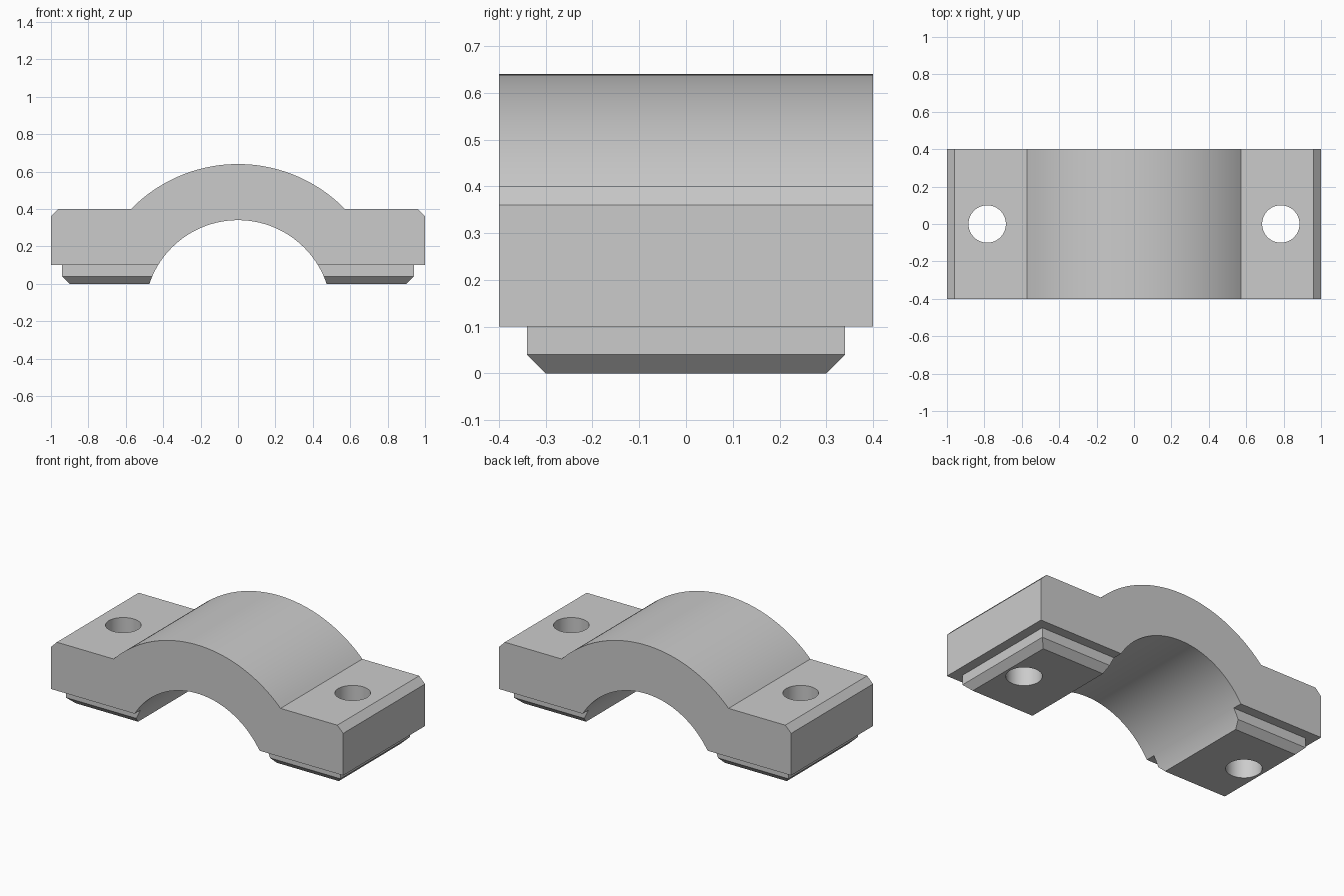
import bpy, bmesh, math
from mathutils import Matrix

if "Cube" in bpy.data.objects:
    bpy.data.objects.remove(bpy.data.objects["Cube"], do_unlink=True)

AXIS_Z = -0.16                      # height of the shaft axis
OUTER_R, BORE_R = 0.8, 0.5
LENGTH = 0.8                        # size along y

steel = bpy.data.materials.new("grey_steel")
steel.use_nodes = True
GREY = (0.6, 0.6, 0.6, 1)
steel.diffuse_color = GREY
steel.node_tree.nodes["Principled BSDF"].inputs["Base Color"].default_value = GREY


def add_object(name, bm):
    bmesh.ops.recalc_face_normals(bm, faces=bm.faces)
    mesh = bpy.data.meshes.new(name)
    bm.to_mesh(mesh)
    bm.free()
    mesh.materials.append(steel)
    obj = bpy.data.objects.new(name, mesh)
    bpy.context.collection.objects.link(obj)
    return obj


def prism(name, profile, depth):
    """Extrude an x-z profile along y, centred on y = 0."""
    bm = bmesh.new()
    face = bm.faces.new([bm.verts.new((x, -depth / 2, z)) for x, z in profile])
    new = bmesh.ops.extrude_face_region(bm, geom=[face])["geom"]
    verts = [v for v in new if isinstance(v, bmesh.types.BMVert)]
    bmesh.ops.translate(bm, verts=verts, vec=(0, depth, 0))
    return add_object(name, bm)


def cylinder(name, radius, depth, matrix, sides):
    bm = bmesh.new()
    bmesh.ops.create_cone(bm, cap_ends=True, segments=sides, radius1=radius,
                          radius2=radius, depth=depth, matrix=matrix)
    obj = add_object(name, bm)
    obj.hide_render = True
    return obj


def combine(target, other, operation):
    """Apply a boolean, then discard the helper."""
    mod = target.modifiers.new("boolean", "BOOLEAN")
    mod.operation, mod.solver, mod.object = operation, "EXACT", other
    bpy.context.view_layer.objects.active = target
    bpy.ops.object.modifier_apply(modifier=mod.name)
    bpy.data.objects.remove(other, do_unlink=True)


# Cap body: flanges with chamfered ends and an arched crown
half = math.acos((0.4 - AXIS_Z) / OUTER_R)
STEPS = 48
crown = []
for i in range(STEPS + 1):
    a = half - 2 * half * i / STEPS
    crown.append((OUTER_R * math.sin(a), AXIS_Z + OUTER_R * math.cos(a)))
outline = [(-1, 0.1), (1, 0.1), (1, 0.36), (0.96, 0.4)] + crown + [(-0.96, 0.4), (-1, 0.36)]
cap = prism("bearing_cap", outline, LENGTH)

# Stepped foot under the flanges, chamfered around its lower edge
bm = bmesh.new()
rings = []
for hx, hy, z in [(0.9, 0.3, 0), (0.94, 0.34, 0.04), (0.94, 0.34, 0.15)]:
    rings.append([bm.verts.new((sx * hx, sy * hy, z))
                  for sx, sy in [(-1, -1), (1, -1), (1, 1), (-1, 1)]])
for low, high in zip(rings, rings[1:]):
    for i in range(4):
        j = (i + 1) % 4
        bm.faces.new([low[i], low[j], high[j], high[i]])
bm.faces.new(rings[0])
bm.faces.new(rings[-1])
combine(cap, add_object("locating_foot", bm), "UNION")

# Shaft bore
along_y = Matrix.Translation((0, 0, AXIS_Z)) @ Matrix.Rotation(math.pi / 2, 4, "X")
combine(cap, cylinder("bore_cutter", BORE_R, 2, along_y, 128), "DIFFERENCE")

# Bolt holes
for side in (-1, 1):
    place = Matrix.Translation((side * 0.785, 0, 0.2))
    combine(cap, cylinder("bolt_cutter", 0.1, 1, place, 64), "DIFFERENCE")

# Smooth curved walls, crisp edges
bpy.ops.object.select_all(action="DESELECT")
cap.select_set(True)
bpy.context.view_layer.objects.active = cap
bpy.ops.object.shade_smooth_by_angle(angle=math.radians(20))
